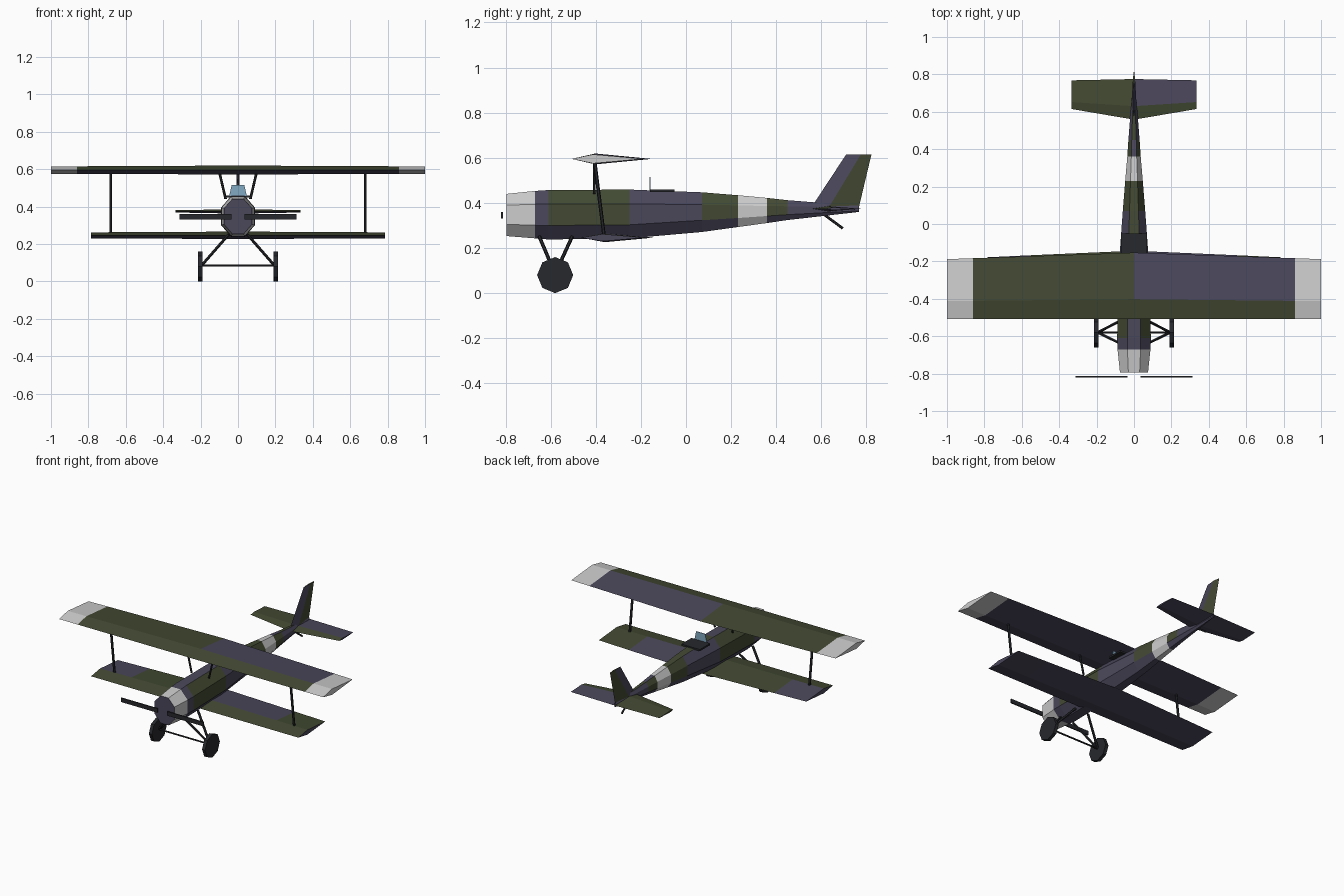
import bpy, bmesh, math
from mathutils import Vector

if "Cube" in bpy.data.objects:
    bpy.data.objects.remove(bpy.data.objects["Cube"])


def material(name, rgb):
    m = bpy.data.materials.new(name)
    m.diffuse_color = (*rgb, 1)
    m.use_nodes = True
    m.node_tree.nodes["Principled BSDF"].inputs["Base Color"].default_value = m.diffuse_color
    return m


GREEN, PURPLE, PALE, DARK, GLASS = range(5)
MATS = [material("green", (.055, .068, .032)), material("purple", (.07, .063, .105)),
        material("pale", (.55, .55, .55)), material("dark", (.02, .021, .025)),
        material("glass", (.22, .4, .55))]


def finish(name, bm):
    bmesh.ops.recalc_face_normals(bm, faces=bm.faces)
    me = bpy.data.meshes.new(name)
    bm.to_mesh(me)
    bm.free()
    for m in MATS:
        me.materials.append(m)
    ob = bpy.data.objects.new(name, me)
    bpy.context.collection.objects.link(ob)
    return ob


def loft(name, rings, color, caps):
    """Skin closed rings; color(segment, side) picks the material."""
    bm = bmesh.new()
    vs = [[bm.verts.new(p) for p in r] for r in rings]
    n = len(rings[0])
    for i in range(len(vs) - 1):
        for j in range(n):
            k = (j + 1) % n
            f = bm.faces.new((vs[i][j], vs[i][k], vs[i + 1][k], vs[i + 1][j]))
            f.material_index = color(i, j)
    for r, c in zip((vs[0], vs[-1]), caps):
        bm.faces.new(r).material_index = c
    return finish(name, bm)


def rod(name, a, b, r=.008, sides=6, turn=0):
    a, b = Vector(a), Vector(b)
    bm = bmesh.new()
    bmesh.ops.create_cone(bm, cap_ends=True, segments=sides, radius1=r, radius2=r,
                          depth=(b - a).length)
    for f in bm.faces:
        f.material_index = DARK
    ob = finish(name, bm)
    ob.rotation_mode = 'QUATERNION'
    ob.rotation_quaternion = (b - a).to_track_quat('Z', 'Y')
    ob.location = (a + b) / 2
    return ob


def box(name, lo, hi, mat):
    (x0, y0, z0), (x1, y1, z1) = lo, hi
    rings = [[(x0, y0, z), (x1, y0, z), (x1, y1, z), (x0, y1, z)] for z in (z0, z1)]
    return loft(name, rings, lambda i, j: mat, (mat, mat))


# Fuselage: eight-sided sections (y, bottom, lower side, upper side, top, half width)
sections = [(-.795, .253, .305, .39, .44, .075), (-.67, .243, .301, .394, .453, .088),
            (-.61, .238, .3, .395, .457, .09), (-.25, .243, .303, .396, .459, .083),
            (.07, .271, .323, .392, .447, .06), (.23, .293, .333, .389, .434, .047),
            (.36, .311, .342, .386, .422, .036), (.45, .324, .348, .385, .412, .03),
            (.767, .36, .365, .38, .387, .005)]
rings = []
for y, b, l, u, t, w in sections:
    half = [(.4 * w, t), (w, u), (w, l), (.4 * w, b)]
    rings.append([(x, y, z) for x, z in half] + [(-x, y, z) for x, z in reversed(half)])
SIDE = [PALE, PURPLE, GREEN, PURPLE, GREEN, PALE, GREEN, PURPLE]
TOP = [PALE, PURPLE, PURPLE, GREEN, GREEN, PALE, PURPLE, GREEN]


def body_color(i, j):
    if SIDE[i] == PALE:
        return PALE
    return TOP[i] if j == 7 else SIDE[i] if j in (0, 1, 5, 6) else PURPLE


loft("fuselage", rings, body_color, (PURPLE, PURPLE))


def wing(name, stations, aft, front, tip):
    """Diamond section stations: x, lead y, crest y, trail y, mid z, half thickness."""
    rings = [[(x, le, z), (x, c, z + t), (x, te, z), (x, c, z - t)]
             for x, le, c, te, z, t in stations]

    def color(i, j):
        return front[i] if j == 0 else aft[i] if j == 1 else (
            PALE if aft[i] == PALE else PURPLE)
    loft(name, rings, color, tip)


wing("upper_wing",
     [(-1, -.507, -.412, -.188, .595, .02), (-.86, -.507, -.411, -.183, .595, .02),
      (0, -.507, -.402, -.153, .595, .024),
      (.86, -.507, -.411, -.183, .595, .02), (1, -.507, -.412, -.188, .595, .02)],
     [PALE, GREEN, PURPLE, PALE], [PALE, GREEN, GREEN, PALE], (PALE, PALE))
wing("lower_wing",
     [(-.785, -.468, -.37, -.178, .246, .016), (-.55, -.468, -.367, -.167, .246, .017),
      (0, -.468, -.36, -.143, .246, .02),
      (.55, -.468, -.367, -.167, .246, .017), (.785, -.468, -.37, -.178, .246, .016)],
     [PURPLE, GREEN, PURPLE, GREEN], [GREEN] * 4, (PURPLE, PURPLE))
wing("tailplane",
     [(-.335, .615, .652, .768, .374, .006), (0, .558, .63, .775, .374, .012),
      (.335, .615, .652, .768, .374, .006)],
     [GREEN, PURPLE], [GREEN, GREEN], (GREEN, PURPLE))

# Upright tail fin
fin = [[(0, le, z), (t, c, z), (0, te, z), (-t, c, z)]
       for z, le, c, te, t in ((.375, .552, .63, .765, .014), (.615, .71, .775, .822, .006))]
loft("tail_fin", fin, lambda i, j: PURPLE if j in (0, 3) else GREEN, (GREEN, GREEN))

# Cockpit opening panel and windscreen
box("cockpit", (-.07, -.16, .448), (.07, -.05, .46), DARK)
screen = [[(-.047, y, .455), (.047, y, .455), (.034, y, .515), (-.034, y, .515)]
          for y in (-.162, -.158)]
loft("windscreen", screen, lambda i, j: GLASS, (GLASS, GLASS))

# Mirrored parts: struts, landing gear, propeller blades
for s, side in ((-1, "left"), (1, "right")):
    rod(side + "_wing_strut", (s * .68, -.405, .585), (s * .68, -.362, .245))
    rod(side + "_centre_strut", (s * .1, -.407, .585), (s * .066, -.407, .44), .007)
    rod(side + "_front_gear_strut", (s * .19, -.582, .09), (s * .05, -.65, .25))
    rod(side + "_rear_gear_strut", (s * .19, -.578, .09), (s * .05, -.505, .25))
    rod(side + "_wheel", (s * .19, -.58, .08), (s * .213, -.58, .08), .08, 8)
    blade = [[(s * x, y, .345 - h), (s * x, y, .345 + h), (s * x, y + .008, .345 + h),
              (s * x, y + .008, .345 - h)] for x, y, h in ((.036, -.82, .014), (.313, -.82, .014))]
    loft(side + "_propeller_blade", blade, lambda i, j: DARK, (DARK, DARK))
rod("axle", (-.2, -.58, .085), (.2, -.58, .085), .006)
rod("tail_skid", (0, .61, .35), (0, .695, .287), .006)
